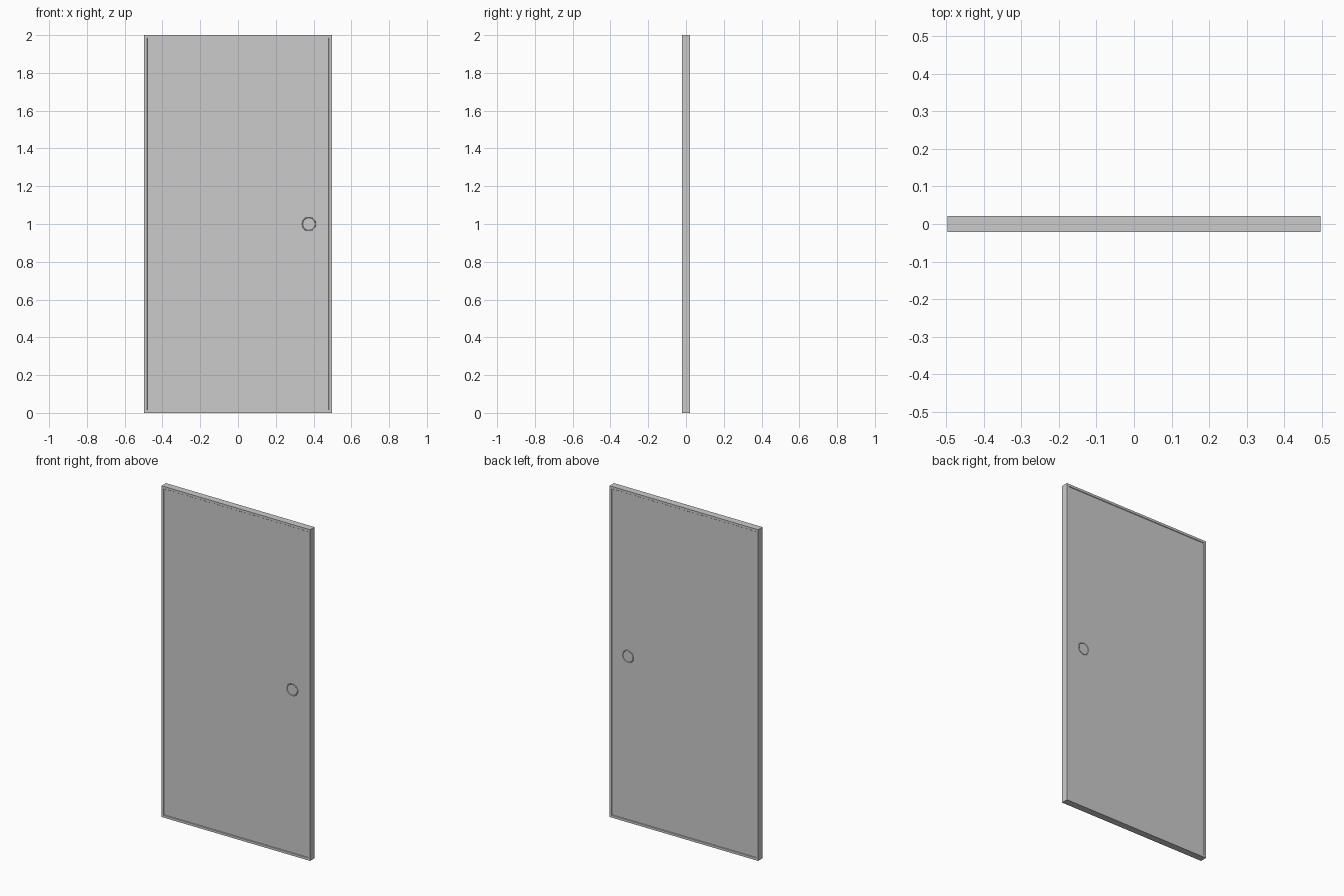
import bpy, bmesh, math
from mathutils import Matrix

if "Cube" in bpy.data.objects:
    bpy.data.objects.remove(bpy.data.objects["Cube"])

W, T, H = 0.993, 0.042, 2.0
RIM, SLOPE, DEPTH = 0.02, 0.003, 0.003


def finish(bm, name):
    bmesh.ops.recalc_face_normals(bm, faces=bm.faces[:])
    mesh = bpy.data.meshes.new(name)
    bm.to_mesh(mesh)
    bm.free()
    obj = bpy.data.objects.new(name, mesh)
    bpy.context.collection.objects.link(obj)
    return obj


# Door slab with a thin rim and shallow recessed panel on both faces
bm = bmesh.new()
bmesh.ops.create_cube(bm, size=1, matrix=Matrix.Translation((0, 0, H / 2)) @ Matrix.Diagonal((W, T, H, 1)))
bm.normal_update()
panels = [f for f in bm.faces if abs(f.normal.y) > 0.9]
for panel in panels:
    bmesh.ops.inset_region(bm, faces=[panel], thickness=RIM)
    bmesh.ops.inset_region(bm, faces=[panel], thickness=SLOPE)
    inward = -1 if panel.calc_center_median().y > 0 else 1
    for v in panel.verts:
        v.co.y += inward * DEPTH
finish(bm, "door_slab")


# Shallow round finger pull on each face: raised ring around a flat disc
def finger_pull(name, side):
    profile = [(0.038, 0.0), (0.037, 0.0022), (0.034, 0.0022), (0.032, 0.0006)]
    n = 24
    bm = bmesh.new()
    base = T / 2 - DEPTH
    rings = [[bm.verts.new((0.375 + r * math.cos(2 * math.pi * i / n), side * (base + h),
                            1.0 + r * math.sin(2 * math.pi * i / n))) for i in range(n)]
             for r, h in profile]
    for a, b in zip(rings, rings[1:]):
        for i in range(n):
            j = (i + 1) % n
            bm.faces.new((a[i], a[j], b[j], b[i]))
    bm.faces.new(rings[-1])
    bm.faces.new(rings[0][::-1])
    finish(bm, name)


finger_pull("front_finger_pull", -1)
finger_pull("back_finger_pull", 1)
